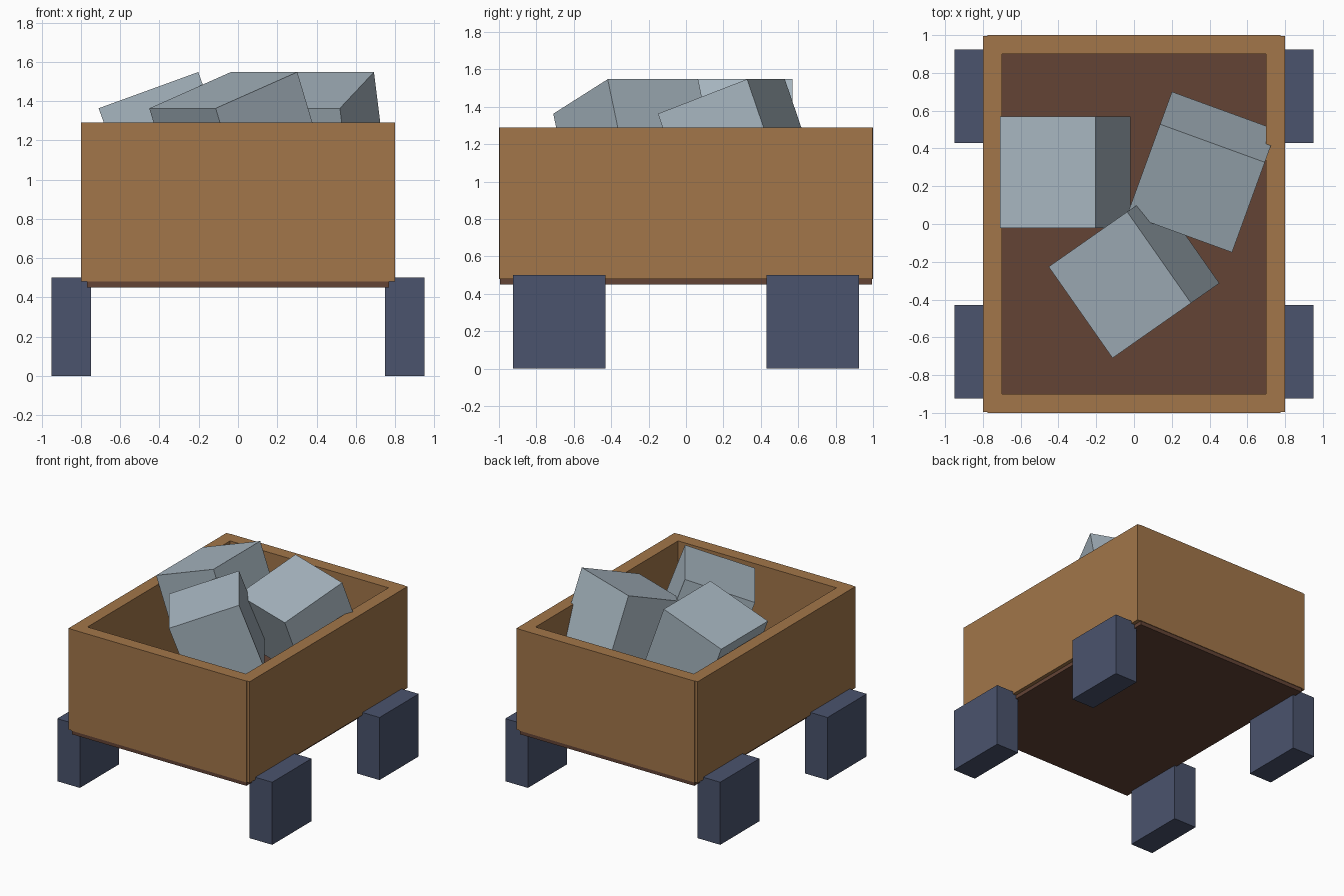
import bpy
from math import radians

if "Cube" in bpy.data.objects:
    bpy.data.objects.remove(bpy.data.objects["Cube"])


def material(name, rgb):
    m = bpy.data.materials.new(name)
    m.diffuse_color = (*rgb, 1)
    m.use_nodes = True
    m.node_tree.nodes["Principled BSDF"].inputs["Base Color"].default_value = m.diffuse_color
    return m


wood = material("wood", (0.36, 0.18, 0.067))
dark_wood = material("dark_wood", (0.125, 0.057, 0.036))
wheel_blue = material("wheel_blue", (0.069, 0.087, 0.153))
stone = material("stone", (0.39, 0.47, 0.53))


def box(name, center, size, mat, rot=(0, 0, 0)):
    bpy.ops.mesh.primitive_cube_add(size=1, location=center, rotation=rot)
    ob = bpy.context.object
    ob.name = name
    ob.scale = size
    ob.data.materials.append(mat)
    return ob


# Cart floor
box("floor", (0, 0, 0.50), (1.54, 1.99, 0.10), dark_wood)

# Wall panels: end panels sit slightly proud of the side panels
for s, side, end in ((-1, "left", "front"), (1, "right", "back")):
    box(side + "_wall", (s * 0.75, 0, 0.885), (0.10, 1.992, 0.81), wood)
    box(end + "_wall", (0, s * 0.95, 0.885), (1.55, 0.10, 0.81), wood)

# Blocky wheels
for sx, side in ((-1, "left"), (1, "right")):
    for sy, end in ((-1, "front"), (1, "back")):
        box(f"{end}_{side}_wheel", (sx * 0.85, sy * 0.677, 0.25),
            (0.20, 0.495, 0.50), wheel_blue)

# Tilted stone blocks, same block turned about the vertical
for i, (x, y, turn) in enumerate(((-0.365, 0.275, 0), (0.0, -0.27, 35), (0.36, 0.275, 70))):
    box(f"stone_block_{i + 1}", (x, y, 1.204), (0.54, 0.59, 0.535), stone,
        (0, radians(-20), radians(turn)))
